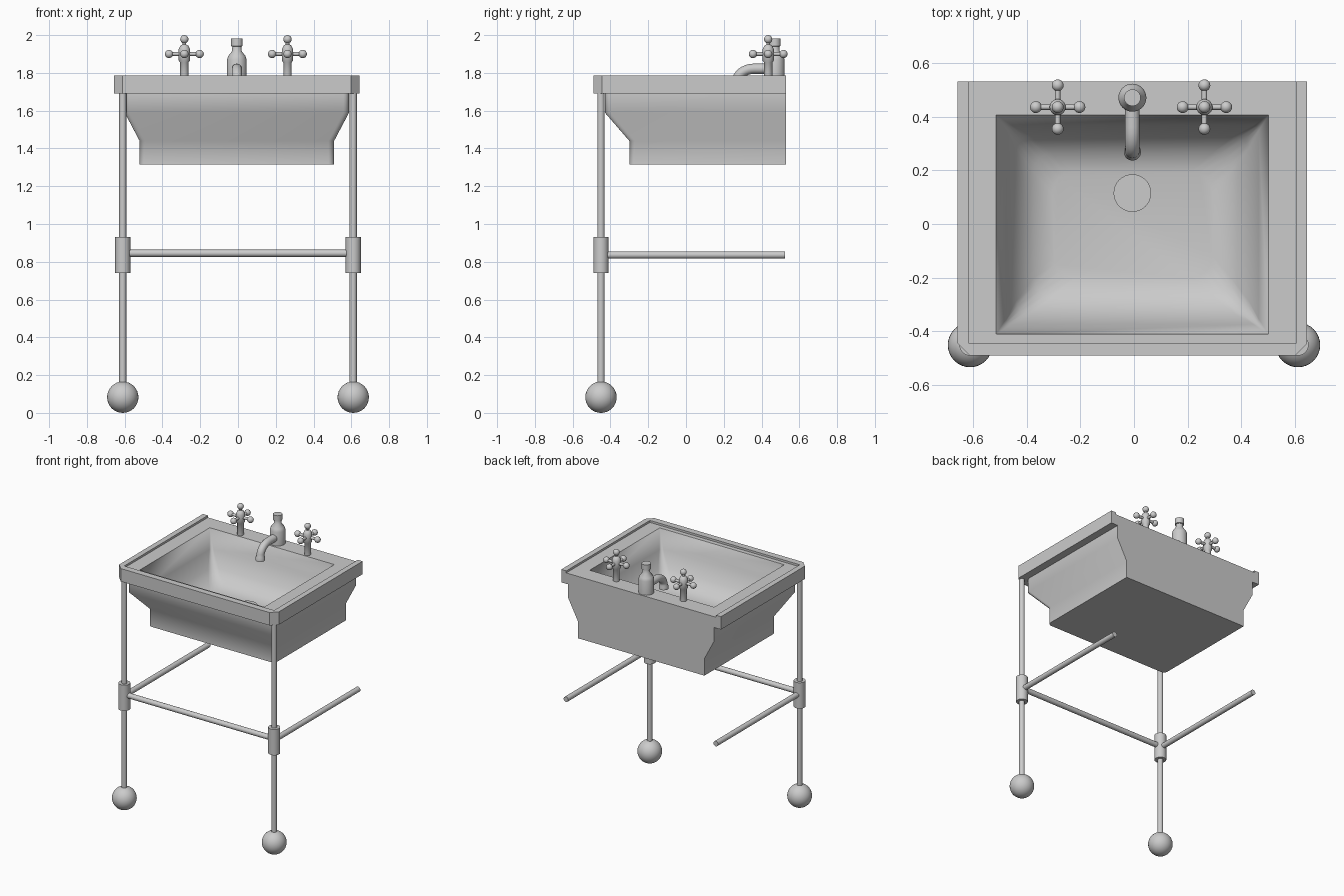
import bpy, bmesh, math
from mathutils import Vector

if "Cube" in bpy.data.objects:
    bpy.data.objects.remove(bpy.data.objects["Cube"], do_unlink=True)

GREY = (0.6, 0.6, 0.6, 1)
mat = bpy.data.materials.new("light_grey")
mat.use_nodes = True
mat.diffuse_color = GREY
next(n for n in mat.node_tree.nodes if n.type == 'BSDF_PRINCIPLED').inputs["Base Color"].default_value = GREY

CX = -0.006   # basin and taps sit slightly off centre
BACK = 0.53


def finish(bm, name, angle=40):
    bmesh.ops.remove_doubles(bm, verts=bm.verts, dist=0.0001)
    bmesh.ops.recalc_face_normals(bm, faces=bm.faces)
    me = bpy.data.meshes.new(name)
    bm.to_mesh(me)
    bm.free()
    ob = bpy.data.objects.new(name, me)
    bpy.context.collection.objects.link(ob)
    me.materials.append(mat)
    bpy.ops.object.select_all(action='DESELECT')
    ob.select_set(True)
    bpy.context.view_layer.objects.active = ob
    bpy.ops.object.shade_smooth_by_angle(angle=math.radians(angle))
    return ob


def loft(bm, rings):
    loops = [[bm.verts.new(p) for p in ring] for ring in rings]
    n = len(loops[0])
    for a, b in zip(loops, loops[1:]):
        for i in range(n):
            j = (i + 1) % n
            bm.faces.new((a[i], a[j], b[j], b[i]))
    bm.faces.new(loops[0])
    bm.faces.new(loops[-1])


def lathe(name, profile, origin, axis=(0, 0, 1), sides=24):
    """Turned solid: profile of (radius, distance along axis)."""
    bm = bmesh.new()
    q = Vector((0, 0, 1)).rotation_difference(Vector(axis))
    o = Vector(origin)
    turn = [2 * math.pi * i / sides for i in range(sides)]
    loft(bm, [[o + q @ Vector((r * math.cos(t), r * math.sin(t), h)) for t in turn]
              for r, h in profile])
    return finish(bm, name)


def rod(name, a, b, r, sides=20):
    d = Vector(b) - Vector(a)
    return lathe(name, [(r, 0), (r, d.length)], a, d.normalized(), sides)


def ball(name, centre, r, seg=32):
    bpy.ops.mesh.primitive_uv_sphere_add(segments=seg, ring_count=seg // 2, radius=r, location=centre)
    ob = bpy.context.object
    ob.name = name
    ob.data.materials.append(mat)
    bpy.ops.object.shade_smooth()


def ring(z, hx, front, back, cut_front=0, cut_back=0, chamfer=False):
    """Rectangle loop whose corners are cut by an arc or a chamfer."""
    pts = []
    for sx, y, sy, start, c in ((1, back, 1, 0, cut_back), (-1, back, 1, 90, cut_back),
                                (-1, front, -1, 180, cut_front), (1, front, -1, 270, cut_front)):
        for k in range(5):
            if chamfer:
                t = k / 4
                u, v = (1 - t, t) if start % 180 == 0 else (t, 1 - t)
            else:
                a = math.radians(start + 22.5 * k)
                u, v = abs(math.cos(a)), abs(math.sin(a))
            pts.append((CX + sx * (hx - c + c * u), y - sy * (c - c * v), z))
    return pts


# Basin: outer shell, rim, deck and bowl in one continuous skin
bm = bmesh.new()
rings = [ring(1.315, 0.515, -0.30, BACK, 0.03), ring(1.44, 0.515, -0.30, BACK, 0.03),
         ring(1.59, 0.594, -0.43, BACK, 0.03), ring(1.69, 0.594, -0.43, BACK, 0.03),
         ring(1.69, 0.65, -0.49, BACK, 0.045, 0, True),
         ring(1.77, 0.65, -0.49, BACK, 0.045, 0, True)]
for z, inset, corner in ((1.77, 0, 0), (1.64, 0.037, 0.02), (1.53, 0.075, 0.05),
                         (1.46, 0.14, 0.07), (1.44, 0.21, 0.08)):
    rings.append(ring(z, 0.507 - inset, -0.41 + inset, 0.405 - inset, corner, corner))
loft(bm, rings)
finish(bm, "basin", 44)

# Raised lip on the front and both sides, open at the back
bm = bmesh.new()
half = [(0.61, BACK), (0.65, BACK), (0.65, -0.445), (0.605, -0.49)]
outer = [(CX + x, y) for x, y in half] + [(CX - x, y) for x, y in reversed(half)]
outline = outer + [(CX - 0.61, -0.443), (CX + 0.61, -0.443)]
face = bm.faces.new([bm.verts.new((x, y, 1.77)) for x, y in outline])
up = bmesh.ops.extrude_face_region(bm, geom=[face])["geom"]
bmesh.ops.translate(bm, vec=(0, 0, 0.015), verts=[v for v in up if isinstance(v, bmesh.types.BMVert)])
finish(bm, "rim_lip", 30)

# Drain
rod("drain", (CX, 0.115, 1.435), (CX, 0.115, 1.447), 0.07, 32)

# Legs with ball feet, collars and side bars
for side, s in (("left", 1), ("right", -1)):
    x, y = 0.61 * s, -0.45
    ball(side + "_foot", (x, y, 0.083), 0.083)
    rod(side + "_leg", (x, y, 0.1), (x, y, 1.7), 0.019)
    rod(side + "_collar", (x, y, 0.74), (x, y, 0.93), 0.04)
    rod(side + "_side_bar", (x, y, 0.836), (x, 0.525, 0.836), 0.019)
rod("front_bar", (-0.61, -0.45, 0.845), (0.61, -0.45, 0.845), 0.019)

# Cross-handle taps
for side, s in (("left", 1), ("right", -1)):
    x, y, z = -0.011 + 0.273 * s, 0.435, 1.9
    lathe(side + "_tap_stem", [(0.022, 1.765), (0.022, 1.855), (0.03, 1.865), (0.03, 1.925),
                               (0.02, 1.945), (0.01, 1.95), (0.01, 1.98)], (x, y, 0))
    ball(side + "_tap_knob", (x, y, 1.978), 0.022, 20)
    for i, (dx, dy) in enumerate(((1, 0), (-1, 0), (0, 1), (0, -1))):
        tip = (x + 0.081 * dx, y + 0.081 * dy, z)
        rod(f"{side}_tap_arm_{i}", (x, y, z), tip, 0.01, 12)
        ball(f"{side}_tap_arm_knob_{i}", tip, 0.022, 20)

# Spout body with cap
lathe("spout_body", [(0.052, 1.765), (0.052, 1.87), (0.045, 1.89), (0.026, 1.915), (0.024, 1.94),
                     (0.031, 1.942), (0.031, 1.983)], (CX, 0.47, 0), sides=32)

# Curved spout: round section swept along a bend
bm = bmesh.new()
path = [(0.47, 1.822, 0, 0.027), (0.36, 1.822, 0, 0.027)]
for k in range(1, 9):
    a = k * math.pi / 16
    path.append((0.36 - 0.09 * math.sin(a), 1.822 - 0.07 * (1 - math.cos(a)), a, 0.027))
path += [(0.268, 1.74, math.pi / 2, 0.032), (0.268, 1.72, math.pi / 2, 0.032)]
sweep = []
for y, z, a, r in path:
    turn = [2 * math.pi * i / 20 for i in range(20)]
    sweep.append([(CX + r * math.cos(t), y - r * math.sin(t) * math.sin(a),
                   z + r * math.sin(t) * math.cos(a)) for t in turn])
loft(bm, sweep)
finish(bm, "spout")
